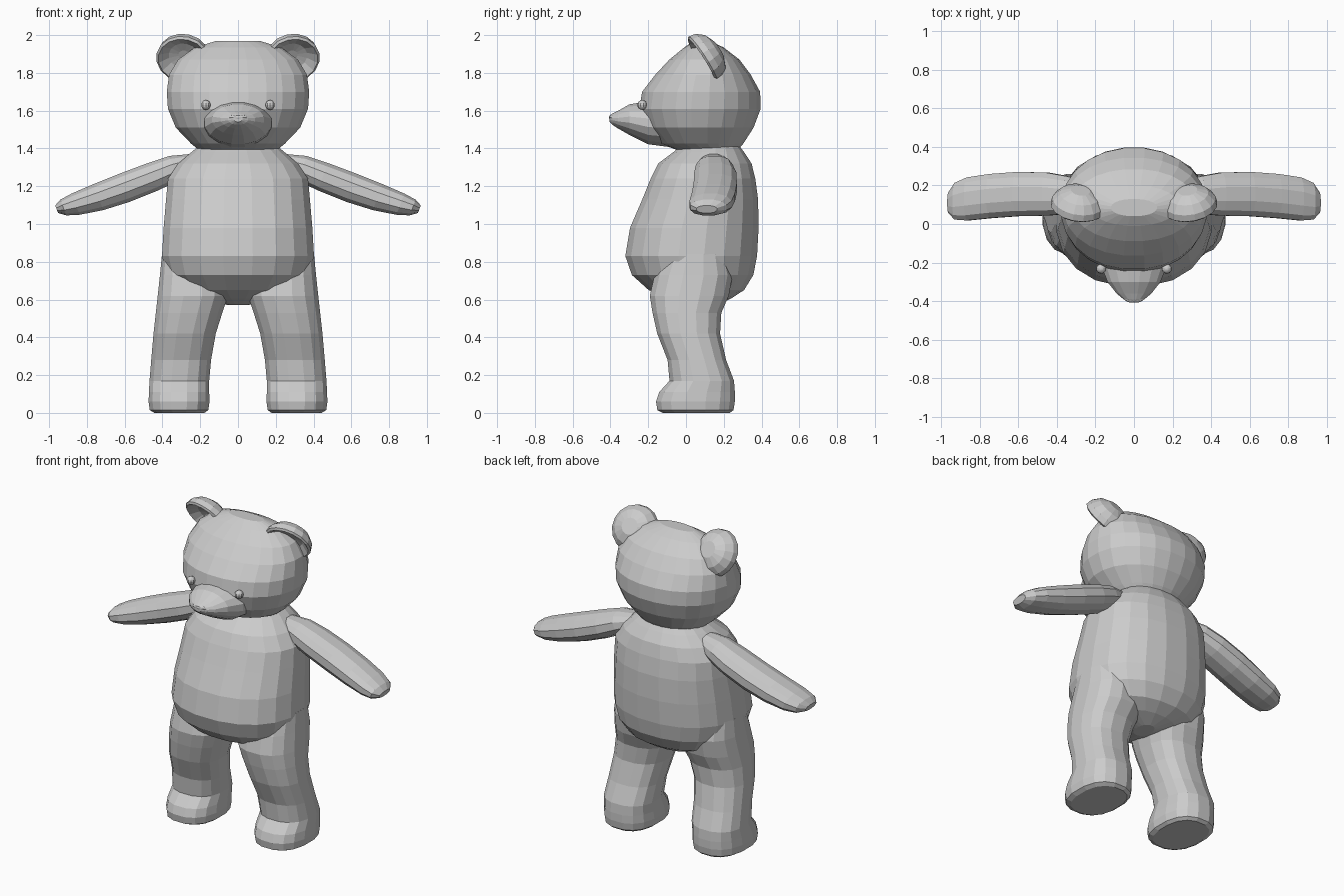
import bpy, bmesh, math
from mathutils import Vector, Matrix

X, Y, Z = Vector((1, 0, 0)), Vector((0, 1, 0)), Vector((0, 0, 1))


def finish(name, bm, mirror):
    bmesh.ops.recalc_face_normals(bm, faces=bm.faces)
    me = bpy.data.meshes.new(name)
    bm.to_mesh(me)
    bm.free()
    ob = bpy.data.objects.new(name, me)
    bpy.context.collection.objects.link(ob)
    if mirror:
        ob.modifiers.new("Mirror", "MIRROR").use_mirror_merge = False
    return ob


def ring(c, u, v, ru, rv, n=16, power=2.0):
    """Points of a rounded cross-section in the plane u, v."""
    pts = []
    for i in range(n):
        a = 2 * math.pi * (i + 0.5) / n
        ca, sa = math.cos(a), math.sin(a)
        pts.append(Vector(c) + u * math.copysign(abs(ca) ** (2 / power), ca) * ru
                   + v * math.copysign(abs(sa) ** (2 / power), sa) * rv)
    return pts


def loft(name, rings, mirror=False):
    """Skin a list of rings and cap both ends."""
    bm = bmesh.new()
    vs = [[bm.verts.new(p) for p in r] for r in rings]
    n = len(vs[0])
    for a, b in zip(vs, vs[1:]):
        for i in range(n):
            j = (i + 1) % n
            bm.faces.new((a[i], a[j], b[j], b[i]))
    bm.faces.new(vs[0])
    bm.faces.new(vs[-1])
    return finish(name, bm, mirror)


def level(z, rx, front, back, cx=0, n=20, power=2.0):
    """Horizontal ring from its half width and front and back limits."""
    return ring((cx, (front + back) / 2, z), X, Y, rx, (back - front) / 2, n, power)


# Torso with a round belly
loft("torso", [level(*r, power=2.25) for r in [
    (0.57, 0.05, 0.02, 0.16), (0.605, 0.20, -0.09, 0.24), (0.65, 0.31, -0.20, 0.31),
    (0.73, 0.38, -0.29, 0.36), (0.83, 0.407, -0.325, 0.38), (0.98, 0.398, -0.30, 0.388),
    (1.13, 0.385, -0.235, 0.385), (1.24, 0.375, -0.19, 0.37), (1.32, 0.32, -0.15, 0.35),
    (1.38, 0.25, -0.07, 0.31), (1.42, 0.20, -0.02, 0.28)]])

# Head
loft("head", [level(*r, n=24, power=2.1) for r in [
    (1.385, 0.20, -0.03, 0.27), (1.425, 0.25, -0.14, 0.305), (1.51, 0.332, -0.215, 0.36),
    (1.61, 0.374, -0.25, 0.398), (1.70, 0.38, -0.235, 0.395), (1.79, 0.368, -0.165, 0.345),
    (1.87, 0.32, -0.09, 0.285), (1.935, 0.23, -0.01, 0.20), (1.968, 0.12, 0.04, 0.13)]])

# Muzzle: y, bottom, top, half width
loft("muzzle", [ring((0, y, (b + t) / 2), X, Z, hx, (t - b) / 2, 16) for y, b, t, hx in [
    (-0.405, 1.54, 1.575, 0.025), (-0.39, 1.525, 1.585, 0.055), (-0.36, 1.505, 1.60, 0.092),
    (-0.30, 1.47, 1.635, 0.14), (-0.20, 1.42, 1.652, 0.18), (-0.05, 1.40, 1.66, 0.19)]])

# Nose
bm = bmesh.new()
bmesh.ops.create_uvsphere(bm, u_segments=12, v_segments=6, radius=1,
                          matrix=Matrix.Translation((0, -0.388, 1.565))
                          @ Matrix.Diagonal((0.052, 0.02, 0.017, 1)))
finish("nose", bm, False)

# Eyes
bm = bmesh.new()
bmesh.ops.create_uvsphere(bm, u_segments=10, v_segments=8, radius=0.026,
                          matrix=Matrix.Translation((0.17, -0.232, 1.63)))
finish("eyes", bm, True)

# Cupped ears leaning forward: depth behind the rim, radius
facing = Vector((0.12, -0.82, -0.52)).normalized()
side = (X - facing * X.dot(facing)).normalized()
up = facing.cross(side)
ear_centre = Vector((0.29, 0.09, 1.872))
loft("ears", [ring(ear_centre - facing * d, side, up, r, r, 16) for d, r in [
    (0.10, 0.05), (0.075, 0.105), (0.035, 0.138), (0.0, 0.144), (-0.01, 0.132),
    (0.005, 0.112), (0.03, 0.08), (0.04, 0.03)]], True)

# Flat, drooping arms: x, centre y, centre z, half depth, half thickness
tilt = Vector((0.36, 0, 0.93))
loft("arms", [ring((x, y, z), Y, tilt, hy, hz, 12, 2.3) for x, y, z, hy, hz in [
    (0.24, 0.145, 1.325, 0.07, 0.05), (0.34, 0.15, 1.295, 0.10, 0.072),
    (0.45, 0.155, 1.25, 0.115, 0.08), (0.60, 0.155, 1.192, 0.118, 0.082),
    (0.74, 0.145, 1.142, 0.118, 0.076), (0.86, 0.13, 1.105, 0.115, 0.062),
    (0.925, 0.118, 1.087, 0.098, 0.046), (0.96, 0.11, 1.078, 0.055, 0.022)]], True)

# Legs and feet: z, inner x, outer x, front, back
loft("legs", [level(z, (xo - xi) / 2, f, b, (xi + xo) / 2, 16, 2.4) for z, xi, xo, f, b in [
    (0.0, 0.175, 0.445, -0.125, 0.235), (0.015, 0.155, 0.47, -0.155, 0.255),
    (0.06, 0.148, 0.476, -0.162, 0.262), (0.11, 0.15, 0.474, -0.145, 0.262),
    (0.17, 0.15, 0.471, -0.09, 0.257), (0.28, 0.14, 0.462, -0.10, 0.215),
    (0.42, 0.115, 0.45, -0.155, 0.183), (0.53, 0.08, 0.438, -0.18, 0.19),
    (0.62, 0.05, 0.428, -0.195, 0.23), (0.73, 0.06, 0.416, -0.17, 0.25),
    (0.84, 0.10, 0.405, -0.12, 0.22)]], True)
